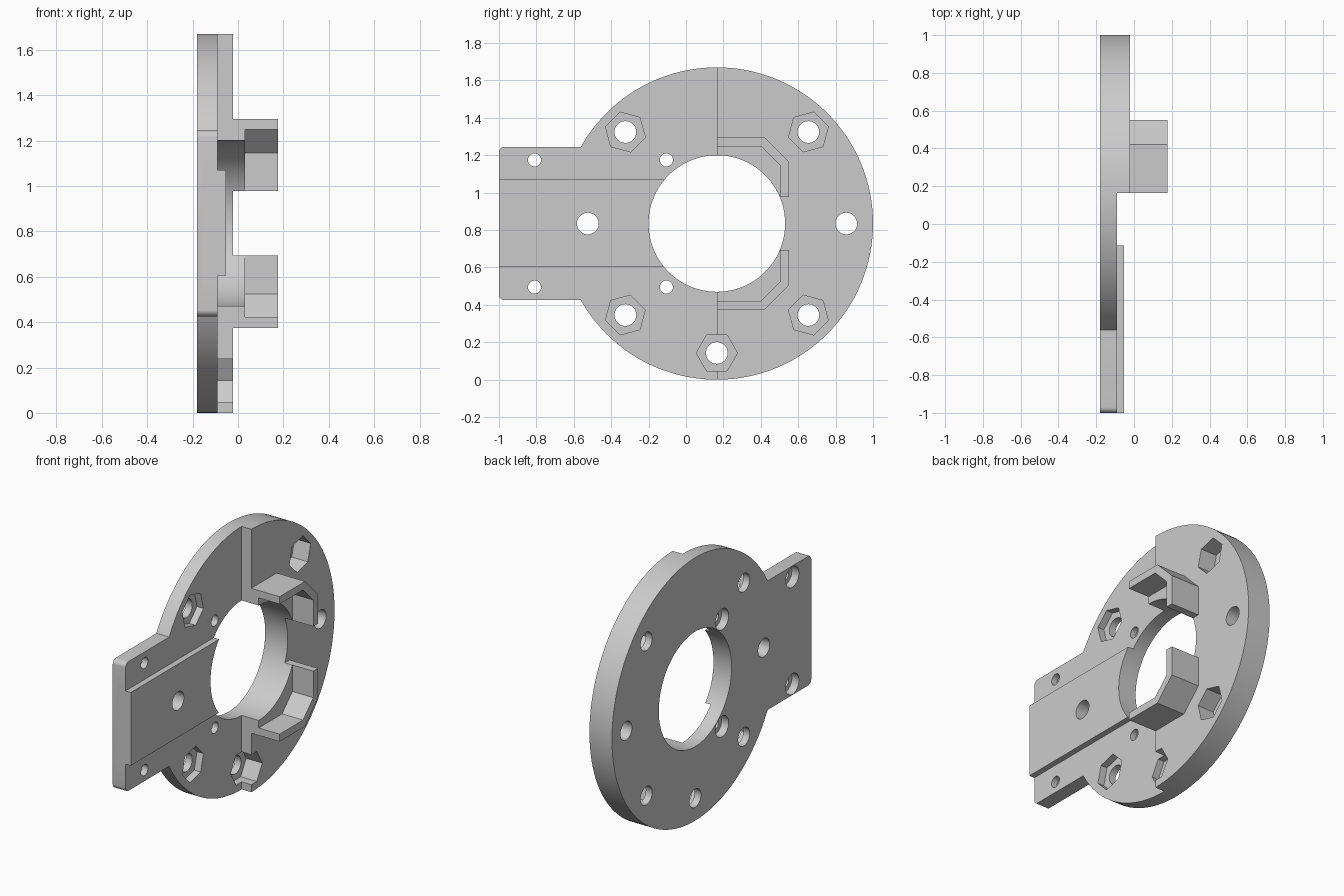
import bpy, bmesh
from math import cos, sin, pi, radians, atan2

cube = bpy.data.objects.get("Cube")
if cube:
    bpy.data.objects.remove(cube, do_unlink=True)

CY, CZ = 0.165, 0.835            # disc centre
R_DISC, R_BORE = 0.835, 0.365
X_BACK, X_STEP, X_RAIL, X_FACE = -0.18, -0.09, -0.053, -0.022
X_SEAT, X_TOP = 0.03, 0.177      # bracket floor and bracket rim

grey = bpy.data.materials.new("light_grey")
grey.use_nodes = True
grey.diffuse_color = (0.6, 0.6, 0.6, 1)
grey.node_tree.nodes["Principled BSDF"].inputs["Base Color"].default_value = (0.6, 0.6, 0.6, 1)


def arc(y, z, r, start=0, end=360, n=128):
    """Points on an arc in the y-z plane; a full turn leaves out the repeated end."""
    full = end - start == 360
    steps = n if full else n + 1
    return [(y + r * cos(radians(start + (end - start) * i / n)),
             z + r * sin(radians(start + (end - start) * i / n))) for i in range(steps)]


def box(y0, y1, z0, z1):
    return [(y0, z0), (y1, z0), (y1, z1), (y0, z1)]


def flip(points):
    """Mirror an outline about the disc's horizontal axis."""
    return [(y, 2 * CZ - z) for y, z in points]


def prism(name, points, x0, x1):
    """Extrude a y-z outline along x."""
    bm = bmesh.new()
    face = bm.faces.new([bm.verts.new((x0, y, z)) for y, z in points])
    side = bmesh.ops.extrude_face_region(bm, geom=[face])
    moved = [v for v in side["geom"] if isinstance(v, bmesh.types.BMVert)]
    bmesh.ops.translate(bm, verts=moved, vec=(x1 - x0, 0, 0))
    bmesh.ops.recalc_face_normals(bm, faces=bm.faces)
    mesh = bpy.data.meshes.new(name)
    bm.to_mesh(mesh)
    bm.free()
    mesh.materials.append(grey)
    obj = bpy.data.objects.new(name, mesh)
    bpy.context.collection.objects.link(obj)
    return obj


def combine(target, tool, operation):
    """Apply a boolean and remove the tool."""
    mod = target.modifiers.new(operation, 'BOOLEAN')
    mod.operation, mod.solver, mod.object = operation, 'EXACT', tool
    bpy.context.view_layer.objects.active = target
    bpy.ops.object.modifier_apply(modifier=mod.name)
    bpy.data.objects.remove(tool, do_unlink=True)


# Thin disc
plate = prism("mounting_plate", arc(CY, CZ, R_DISC), X_BACK, X_STEP)

# Mounting tab with rounded outer corners
tab = [(0, 0.425), (0, 1.245)]
tab += arc(-0.97, 1.215, 0.03, 90, 180, 6) + arc(-0.97, 0.455, 0.03, 180, 270, 6)

# Angled bracket blocks, hollowed below
block = [(CY, 1.295), (0.42, 1.295), (0.55, 1.165), (0.55, 0.977), (CY, 0.977)]
hollow = [(0, 1.248), (0.40, 1.248), (0.503, 1.145), (0.503, 0.9), (0, 0.9)]

solids = [
    prism("tab", tab, X_BACK, X_STEP),
    prism("thick_half", arc(CY, CZ, R_DISC, -90, 90, 64), X_BACK, X_FACE),
    prism("rail", box(-1, 0, 0.605, 1.07), -0.15, X_RAIL),
    prism("upper_bracket", block, -0.06, X_TOP),
    prism("lower_bracket", flip(block), -0.06, X_TOP),
]
for solid in solids:
    combine(plate, solid, 'UNION')

# Central bore and bracket hollows
cutters = [
    prism("bore", arc(CY, CZ, R_BORE), -0.3, 0.3),
    prism("upper_hollow", hollow, X_SEAT, 0.3),
    prism("lower_hollow", flip(hollow), X_SEAT, 0.3),
]

# Bolt holes with hexagonal nut pockets, flats facing the disc centre
for angle in (45, 135, 225, 270, 315):
    y, z = CY + 0.692 * cos(radians(angle)), CZ + 0.692 * sin(radians(angle))
    cutters.append(prism("nut_pocket", arc(y, z, 0.11, angle + 90, angle + 450, 6), -0.135, 0.1))
    cutters.append(prism("bolt_hole", arc(y, z, 0.058, n=40), -0.3, 0.1))

# Plain holes on the horizontal axis
for y in (-0.525, 0.857):
    cutters.append(prism("plain_hole", arc(y, CZ, 0.058, n=40), -0.3, 0.1))

# Small screw holes, counterbored from the back
for y in (-0.81, -0.105):
    for z in (CZ - 0.34, CZ + 0.34):
        cutters.append(prism("screw_hole", arc(y, z, 0.035, n=32), -0.3, 0.1))
        cutters.append(prism("counterbore", arc(y, z, 0.066, n=40), -0.3, -0.13))

for cutter in cutters:
    combine(plate, cutter, 'DIFFERENCE')

# Smooth the round walls, keep the edges crisp
bpy.ops.object.select_all(action='DESELECT')
plate.select_set(True)
bpy.context.view_layer.objects.active = plate
bpy.ops.object.shade_smooth_by_angle(angle=radians(30))
